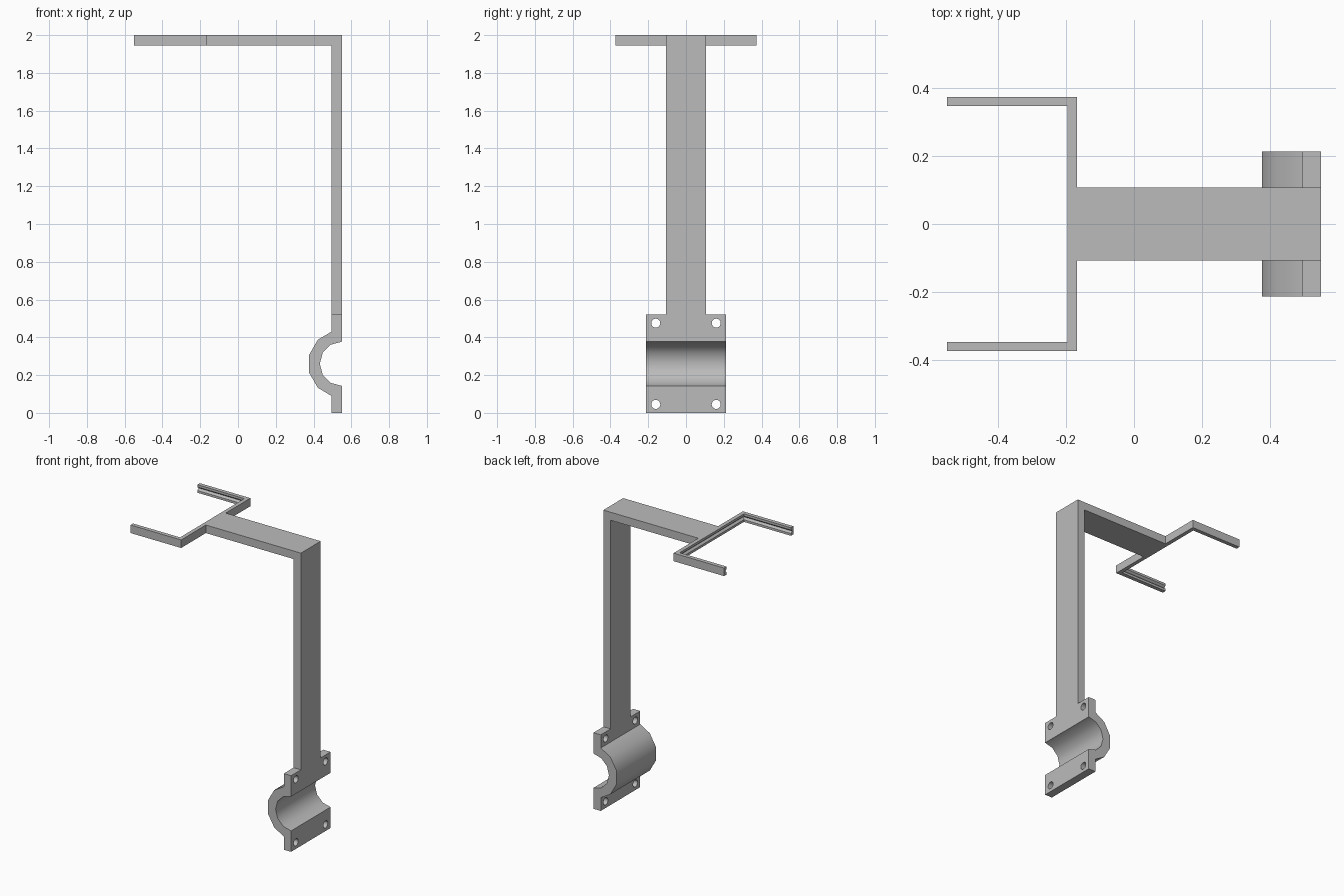
import bpy
import bmesh
from math import cos, sin, radians
from mathutils import Matrix, Vector

cube = bpy.data.objects.get("Cube")
if cube:
    bpy.data.objects.remove(cube, do_unlink=True)

grey = bpy.data.materials.new("plain grey")
grey.use_nodes = True
COLOUR = (0.5, 0.5, 0.5, 1)
grey.diffuse_color = COLOUR
grey.node_tree.nodes["Principled BSDF"].inputs["Base Color"].default_value = COLOUR

TOP, BACK, THICK = 2.0, 0.55, 0.055
INNER = BACK - THICK
BRACKET_TOP = 0.52


def finish(name, bm):
    bmesh.ops.recalc_face_normals(bm, faces=bm.faces)
    mesh = bpy.data.meshes.new(name)
    bm.to_mesh(mesh)
    bm.free()
    mesh.materials.append(grey)
    obj = bpy.data.objects.new(name, mesh)
    bpy.context.collection.objects.link(obj)
    return obj


def extrude_profile(name, profile, half_width):
    """Extrude an (x, z) outline along y, centred on y = 0."""
    bm = bmesh.new()
    face = bm.faces.new([bm.verts.new((x, -half_width, z)) for x, z in profile])
    ext = bmesh.ops.extrude_face_region(bm, geom=[face])
    moved = [v for v in ext["geom"] if isinstance(v, bmesh.types.BMVert)]
    bmesh.ops.translate(bm, verts=moved, vec=(0, 2 * half_width, 0))
    return finish(name, bm)


# Upright post bent into the horizontal arm
FORK_X = -0.168
extrude_profile("post_and_arm", [
    (BACK, BRACKET_TOP), (BACK, TOP), (FORK_X, TOP),
    (FORK_X, TOP - THICK), (INNER, TOP - THICK), (INNER, BRACKET_TOP)], 0.107)

# Half-pipe clamp with a flange above and below
MID = 0.26


def arc(radius, angles):
    return [(BACK + radius * cos(radians(a)), MID + radius * sin(radians(a)))
            for a in angles]


outer = arc(0.18, (135, 165, 195, 225))
inner = arc(0.117, range(270, 89, -30))
clamp = extrude_profile("pipe_clamp",
    [(BACK, BRACKET_TOP), (INNER, BRACKET_TOP), (INNER, MID + 0.17)] + outer
    + [(INNER, MID - 0.17), (INNER, 0), (BACK, 0)] + inner, 0.213)

# Four screw holes through the flanges
bm = bmesh.new()
for y in (-0.16, 0.16):
    for z in (0.045, 0.475):
        place = Matrix.Translation(Vector((INNER, y, z))) @ Matrix.Rotation(radians(90), 4, "Y")
        bmesh.ops.create_cone(bm, cap_ends=True, segments=20, radius1=0.024,
                              radius2=0.024, depth=0.3, matrix=place)
cutter = finish("hole_cutter", bm)
cutter.hide_render = True
holes = clamp.modifiers.new("screw holes", "BOOLEAN")
holes.operation = "DIFFERENCE"
holes.solver = "EXACT"
holes.object = cutter
bpy.context.view_layer.update()
evaluated = clamp.evaluated_get(bpy.context.evaluated_depsgraph_get())
drilled = bpy.data.meshes.new_from_object(evaluated)
clamp.modifiers.clear()
clamp.data = drilled
bpy.data.objects.remove(cutter, do_unlink=True)
drilled.shade_smooth()
drilled.set_sharp_from_angle(angle=radians(35))

# U-shaped fork: a grooved section carried round mitred corners
WALL, DEPTH, GROOVE = 0.027, 0.013, 0.012
centre = TOP - THICK / 2
section = [(0, TOP), (WALL, TOP), (WALL, centre + GROOVE),
           (WALL - DEPTH, centre), (WALL, centre - GROOVE),
           (WALL, TOP - THICK), (0, TOP - THICK)]
HALF, TIP = 0.374, -0.55
bm = bmesh.new()
rails = []
for inset, z in section:
    y = HALF - inset
    rails.append([bm.verts.new(p) for p in (
        (TIP, -y, z), (FORK_X - inset, -y, z), (FORK_X - inset, y, z), (TIP, y, z))])
for a, b in zip(rails, rails[1:] + rails[:1]):
    for i in range(3):
        bm.faces.new((a[i], a[i + 1], b[i + 1], b[i]))
for end in (0, 3):
    bm.faces.new([rail[end] for rail in rails])
finish("fork", bm)
